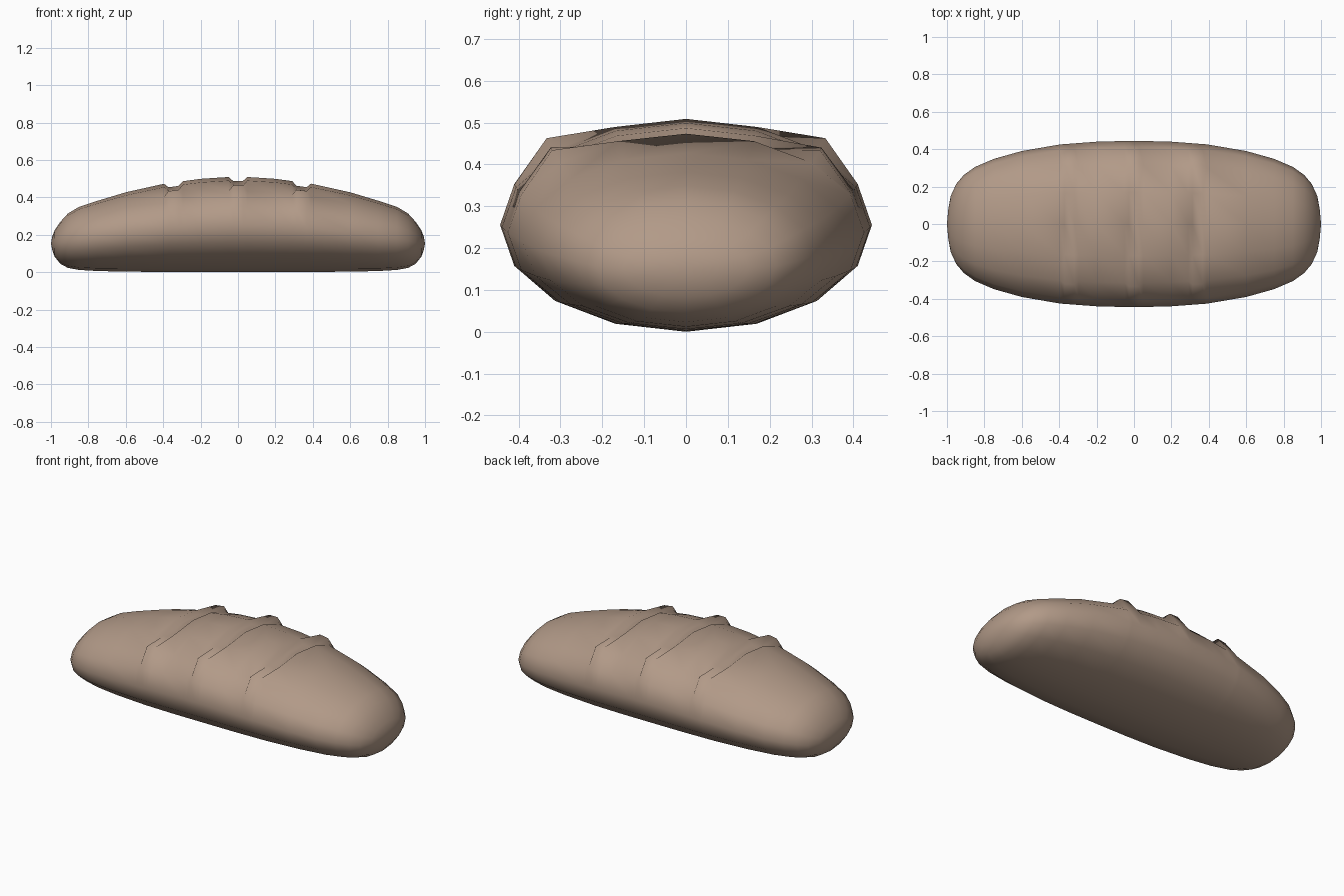
import bpy, bmesh, math

if "Cube" in bpy.data.objects:
    bpy.data.objects.remove(bpy.data.objects["Cube"])

# crust colour
crust = bpy.data.materials.new("crust brown")
crust.diffuse_color = (0.445, 0.323, 0.246, 1)
crust.use_nodes = True
crust.node_tree.nodes["Principled BSDF"].inputs["Base Color"].default_value = crust.diffuse_color

SIDES = 16
# loaf profile for x >= 0: x, half width, bottom z, top z
PROFILE = [(0, .445, .003, .515), (.2, .44, .003, .502), (.4, .425, .004, .475),
           (.6, .39, .006, .43), (.75, .348, .009, .385), (.85, .305, .015, .352),
           (.91, .262, .026, .316), (.95, .215, .048, .272), (.98, .15, .085, .228),
           (.993, .08, .12, .194)]
SCORES = (-.345, 0, .34)


def sample(x):
    """Width, bottom and top of the loaf at x."""
    x = abs(x)
    for a, b in zip(PROFILE, PROFILE[1:]):
        if x <= b[0]:
            t = (x - a[0]) / (b[0] - a[0])
            return [a[i] + t * (b[i] - a[i]) for i in (1, 2, 3)]


# stations: body rings plus lip and floor rings at every score
stations = {}
for p in PROFILE:
    for s in (-1, 1):
        if all(abs(s * p[0] - c) > .07 for c in SCORES):
            stations[s * p[0]] = 0
for c in SCORES:
    for d, kind in ((-.05, 0), (-.027, 1), (.027, 1), (.05, 0)):
        stations[c + d] = kind

bm = bmesh.new()
rings = []
for x in sorted(stations):
    w, lo, hi = sample(x)
    mid, half = (lo + hi) / 2, (hi - lo) / 2
    ring = []
    for i in range(SIDES):
        a = 2 * math.pi * i / SIDES
        y, z = w * math.cos(a), mid + half * math.sin(a)
        if stations[x]:                     # score floor, raised at both ends
            if i in (3, 4, 5):
                z -= .022
            elif i in (2, 6):
                y *= 1.06
                z += .027
        ring.append(bm.verts.new((x, y, z)))
    rings.append(ring)

# crust between the rings
for r, q in zip(rings, rings[1:]):
    for i in range(SIDES):
        j = (i + 1) % SIDES
        bm.faces.new((r[i], q[i], q[j], r[j]))
# rounded tips
for ring, x in ((rings[0], -1), (rings[-1], 1)):
    tip = bm.verts.new((x, 0, .157))
    for i in range(SIDES):
        bm.faces.new((ring[i], ring[(i + 1) % SIDES], tip))
bmesh.ops.recalc_face_normals(bm, faces=bm.faces)
for v in bm.verts:
    v.co.z -= .003
for f in bm.faces:
    f.smooth = True

mesh = bpy.data.meshes.new("bread_loaf")
bm.to_mesh(mesh)
bm.free()
mesh.materials.append(crust)
loaf = bpy.data.objects.new("bread_loaf", mesh)
bpy.context.collection.objects.link(loaf)
